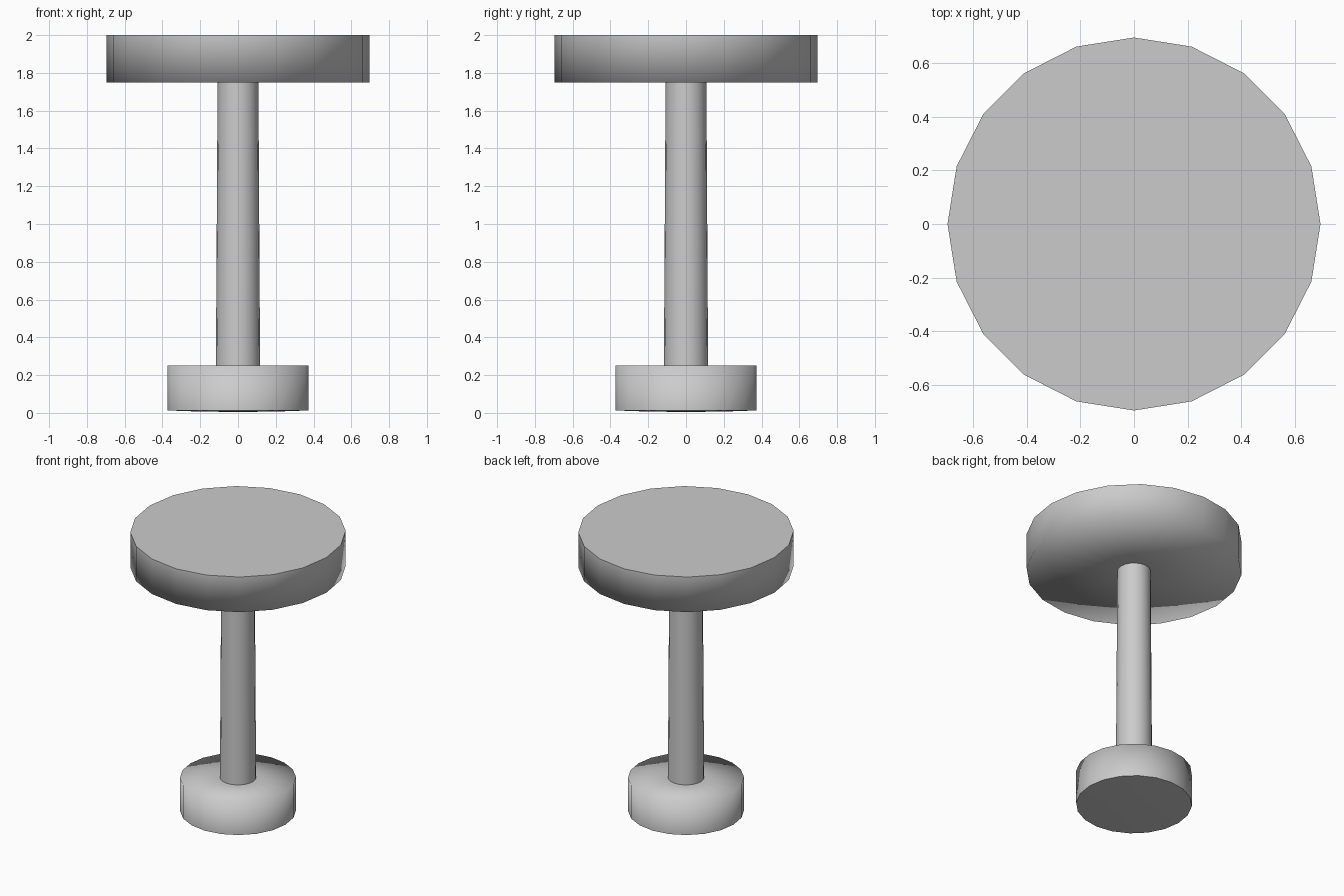
import bpy, bmesh, math

if "Cube" in bpy.data.objects:
    bpy.data.objects.remove(bpy.data.objects["Cube"])

SIDES = 20


def lathe(name, profile, sharp_rings=()):
    """Revolve (radius, z) points round z; radius 0 closes to a centre point."""
    bm = bmesh.new()
    rings = []
    for r, z in profile:
        if r == 0:
            rings.append([bm.verts.new((0, 0, z))] * SIDES)
        else:
            rings.append([bm.verts.new((r * math.cos(a), r * math.sin(a), z))
                          for a in (math.tau * i / SIDES for i in range(SIDES))])
    for low, high in zip(rings, rings[1:]):
        for i in range(SIDES):
            j = (i + 1) % SIDES
            corners = dict.fromkeys((low[i], low[j], high[j], high[i]))
            bm.faces.new(list(corners)).smooth = True
    # crisp rims where the flat discs meet the sides
    for k in sharp_rings:
        for i in range(SIDES):
            bm.edges.get((rings[k][i], rings[k][(i + 1) % SIDES])).smooth = False
    mesh = bpy.data.meshes.new(name)
    bm.to_mesh(mesh)
    bm.free()
    obj = bpy.data.objects.new(name, mesh)
    bpy.context.collection.objects.link(obj)
    return obj


# Base: short drum with a very slightly domed underside
lathe("base", [(0, 0.005), (0.2, 0.007), (0.374, 0.013), (0.374, 0.25), (0.117, 0.25)],
      sharp_rings=[2])

# Stem: slightly tapered column
lathe("stem", [(0.117, 0.25), (0.108, 1.75)])

# Seat: wide disc with soft-shaded underside and flat top
lathe("seat", [(0.108, 1.75), (0.695, 1.75), (0.695, 2.0), (0, 2.0)],
      sharp_rings=[2])
